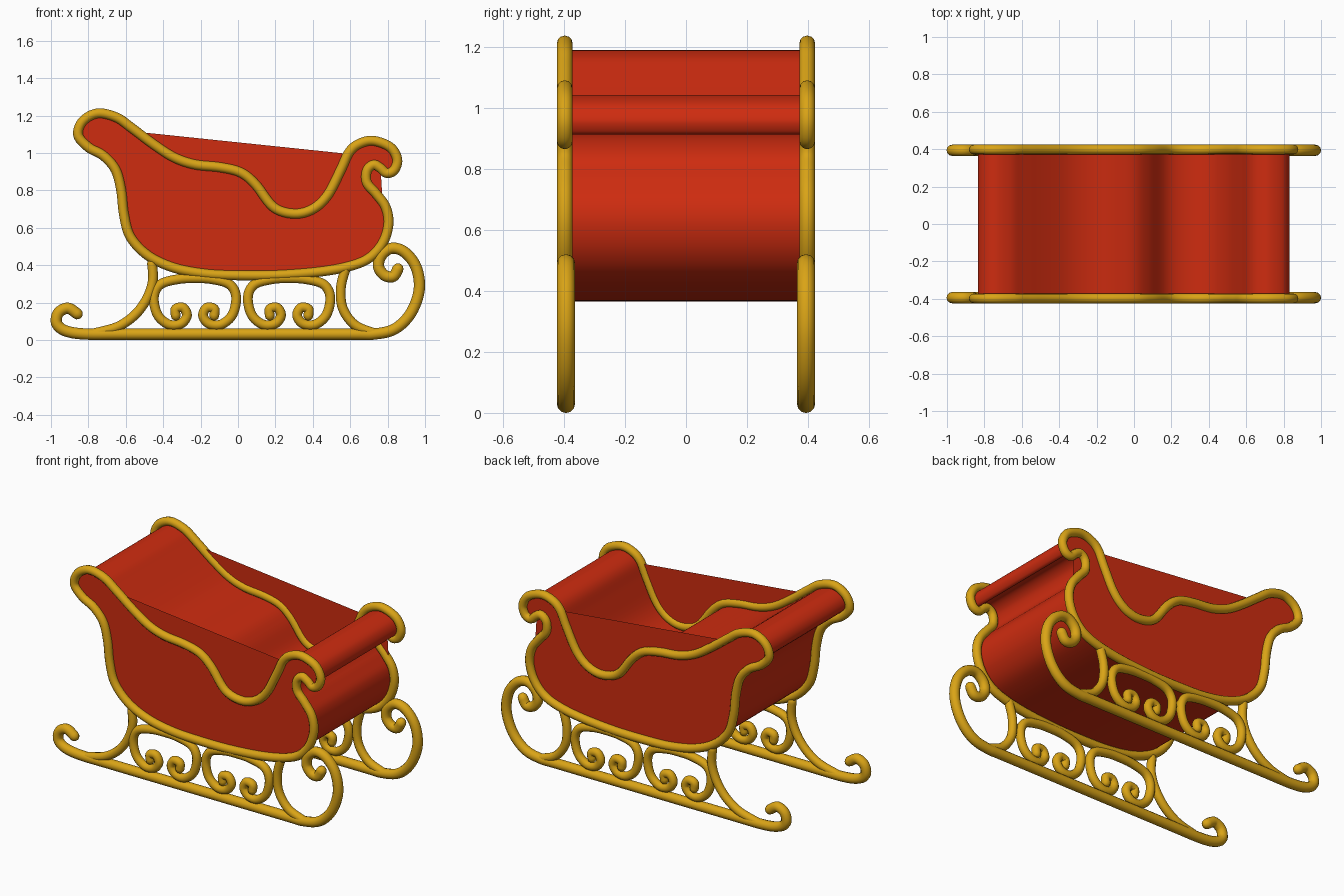
import bpy, bmesh, math
from mathutils import Vector

if "Cube" in bpy.data.objects:
    bpy.data.objects.remove(bpy.data.objects["Cube"])

def material(name, rgb):
    m = bpy.data.materials.new(name)
    m.diffuse_color = (*rgb, 1)
    m.use_nodes = True
    m.node_tree.nodes["Principled BSDF"].inputs["Base Color"].default_value = m.diffuse_color
    return m

RED = material("sleigh red", (0.62, 0.025, 0.005))
GOLD = material("gold trim", (0.70, 0.37, 0.008))
STEPS = 6

def pt(x, z):
    return Vector((x / 100, z / 100))

def smooth_path(ctrl, closed=False):
    """Catmull-Rom samples through (x, z) points given in hundredths."""
    p = [pt(*c) for c in ctrl]
    n = len(p)
    out = []
    for i in range(n if closed else n - 1):
        if closed:
            a, b, c, d = (p[(i + k) % n] for k in (-1, 0, 1, 2))
        else:
            a, b, c, d = p[max(i - 1, 0)], p[i], p[i + 1], p[min(i + 2, n - 1)]
        for s in range(STEPS):
            t = s / STEPS
            out.append(0.5 * (2 * b + (c - a) * t + (2 * a - 5 * b + 4 * c - d) * t * t
                              + (3 * b - a - 3 * c + d) * t ** 3))
    if not closed:
        out.append(p[-1])
    return out

def tube(name, pts, y, r, closed=False):
    """Round gold tube along an (x, z) path, with domed ends when open."""
    pr = [(p, 1.0) for p in pts]
    if not closed:
        for end, inner in ((0, 1), (-1, -2)):
            d = (pts[end] - pts[inner]).normalized()
            dome = [(pts[end] + d * r * math.sin(a), max(math.cos(a), 0.02))
                    for a in (0.5, 1.0, 1.35, math.pi / 2)]
            pr = dome[::-1] + pr if end == 0 else pr + dome
    cu = bpy.data.curves.new(name, 'CURVE')
    cu.dimensions = '3D'
    cu.bevel_depth = r
    cu.bevel_resolution = 4
    sp = cu.splines.new('POLY')
    sp.points.add(len(pr) - 1)
    for q, (p, rad) in zip(sp.points, pr):
        q.co = (p.x, y, p.y, 1)
        q.radius = rad
    sp.use_cyclic_u = closed
    cu.materials.append(GOLD)
    ob = bpy.data.objects.new(name, cu)
    bpy.context.collection.objects.link(ob)
    bpy.ops.object.select_all(action='DESELECT')
    ob.select_set(True)
    bpy.context.view_layer.objects.active = ob
    bpy.ops.object.convert(target='MESH')
    bpy.ops.object.shade_smooth_by_angle(angle=math.radians(50))

# Side outline: left scroll, belly, right scroll, then the dipping top edge
outer = [(-57, 113.5), (-65, 119), (-75, 121.2), (-83, 117), (-85.5, 109.5), (-80, 103),
         (-72, 98.5), (-65.5, 91), (-62.5, 80), (-61, 67), (-57.5, 55), (-48, 45), (-34, 38.5),
         (-17, 35.3), (1, 34.5), (22, 34.7), (44, 36.5), (60, 39.5), (70.5, 44), (77.5, 52),
         (80.5, 62), (79, 71), (74, 78), (69, 84), (69, 90.5), (72.5, 93.6), (76, 92),
         (79.5, 89.2), (83.5, 90.8), (85.2, 96.5), (81.5, 103), (72.5, 106.5), (65, 105),
         (59.5, 100.5)]
top_edge = [(55, 91), (48, 77.5), (40, 70), (30, 67.5), (19, 71), (9.5, 83), (1.5, 89.5),
            (-9.5, 92.3), (-23, 93.8), (-34, 97.5), (-45, 104.5)]
rim = smooth_path(outer + top_edge, closed=True)

# Red body: outline shrunk inside the rim, extruded across, with flat side panels
n = len(rim)
shell = []
for i in range(n):
    d = (rim[(i + 1) % n] - rim[i - 1]).normalized()
    shell.append(rim[i] + Vector((-d.y, d.x)) * 0.022)
HALF = 0.39
bm = bmesh.new()
near = [bm.verts.new((p.x, -HALF, p.y)) for p in shell]
far = [bm.verts.new((p.x, HALF, p.y)) for p in shell]
for i in range(n):
    j = (i + 1) % n
    bm.faces.new((near[i], far[i], far[j], near[j]))
# panels rise above the dipping rim to a straight top line
k = (len(outer) - 1) * STEPS + 1
caps = [bm.faces.new(near[:k]), bm.faces.new(far[:k][::-1])]
bmesh.ops.triangulate(bm, faces=caps, ngon_method='EAR_CLIP')
me = bpy.data.meshes.new("sleigh_body")
bm.to_mesh(me)
bm.free()
me.materials.append(RED)
body = bpy.data.objects.new("sleigh_body", me)
bpy.context.collection.objects.link(body)
bpy.context.view_layer.objects.active = body
body.select_set(True)
bpy.ops.object.shade_smooth_by_angle(angle=math.radians(40))

# Runner with a small curl at one end and a large scroll at the other
runner = smooth_path([(-86, 14), (-91, 17), (-96, 14.5), (-97, 9), (-92.5, 5), (-82, 3.2),
                      (-60, 3.1), (0, 3.1), (60, 3.1), (73, 3.2), (84, 6), (92.5, 14.5),
                      (96.9, 27), (95.2, 39), (89, 47), (82, 49), (76.5, 45), (75.2, 39),
                      (78.5, 34.5), (83, 34), (85.5, 38)])
rear_strut = smooth_path([(-46, 41), (-45.5, 32), (-48.5, 22.5), (-55, 13.5), (-64.5, 7),
                          (-77, 3.6)])
front_strut = smooth_path([(57.5, 38), (55, 28), (56, 17), (62.5, 8), (73, 3.6)])

# Double scroll bracket: half path from the arch top into the spiral, mirrored
half = [(-9, 32.5), (-18.5, 29.7), (-22, 23), (-20, 13.5), (-14, 8.3), (-7.5, 8.7),
        (-4.3, 13), (-6.3, 17.2), (-10.3, 16.6), (-10.3, 13)]

def bracket(cx):
    left = [(cx + x, z) for x, z in reversed(half)]
    right = [(cx - x, z) for x, z in half]
    return smooth_path(left + [(cx, 33)] + right)

for side, s in (("near", -1), ("far", 1)):
    tube(side + "_rim", rim, s * 0.398, 0.026, closed=True)
    tube(side + "_runner", runner, s * 0.394, 0.03)
    tube(side + "_rear_strut", rear_strut, s * 0.394, 0.026)
    tube(side + "_front_strut", front_strut, s * 0.394, 0.026)
    tube(side + "_rear_bracket", bracket(-23), s * 0.394, 0.026)
    tube(side + "_front_bracket", bracket(27.3), s * 0.394, 0.026)
